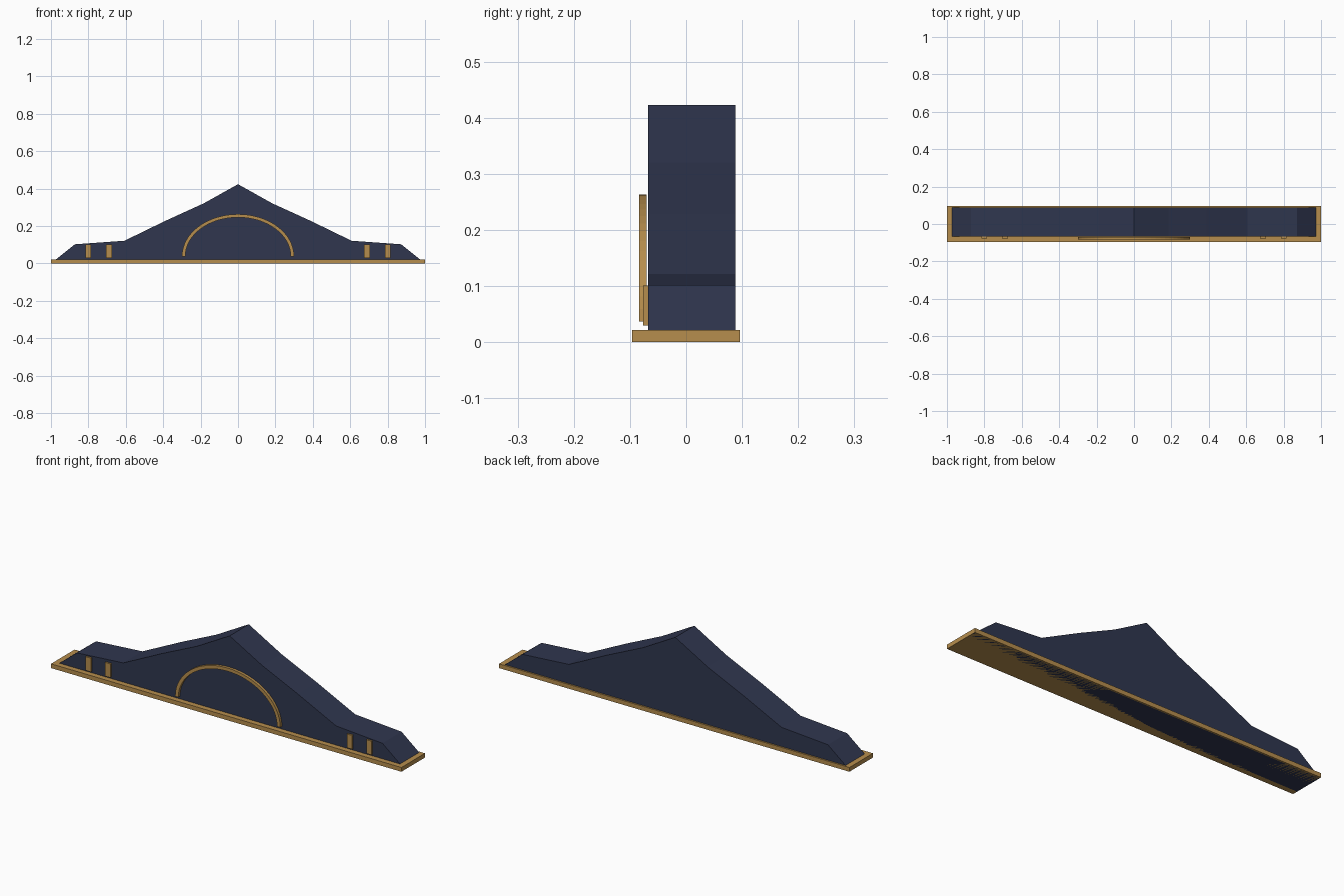
import bpy
import bmesh
from math import cos, sin, pi

if "Cube" in bpy.data.objects:
    bpy.data.objects.remove(bpy.data.objects["Cube"])


def material(name, rgb):
    m = bpy.data.materials.new(name)
    m.use_nodes = True
    m.diffuse_color = (*rgb, 1)
    m.node_tree.nodes["Principled BSDF"].inputs["Base Color"].default_value = (*rgb, 1)
    return m


navy = material("navy paint", (0.029, 0.037, 0.078))
brass = material("aged brass", (0.47, 0.27, 0.075))


def extrude_outline(name, outline, y_front, y_back, mat):
    """Extrude a front-facing x/z outline from y_front to y_back."""
    bm = bmesh.new()
    face = bm.faces.new([bm.verts.new((x, y_front, z)) for x, z in outline])
    ext = bmesh.ops.extrude_face_region(bm, geom=[face])
    moved = [v for v in ext["geom"] if isinstance(v, bmesh.types.BMVert)]
    bmesh.ops.translate(bm, verts=moved, vec=(0, y_back - y_front, 0))
    bmesh.ops.recalc_face_normals(bm, faces=bm.faces)
    mesh = bpy.data.meshes.new(name)
    bm.to_mesh(mesh)
    bm.free()
    mesh.materials.append(mat)
    obj = bpy.data.objects.new(name, mesh)
    bpy.context.collection.objects.link(obj)


def rectangle(x0, x1, z0, z1):
    return [(x0, z0), (x1, z0), (x1, z1), (x0, z1)]


# Base slab
extrude_outline("base", rectangle(-1, 1, 0, 0.022), -0.096, 0.096, brass)

# Peaked body, mirrored about the centre, standing through the slab
half = [(1, 0), (0.872, 0.102), (0.607, 0.121), (0.387, 0.228), (0.185, 0.32)]
outline = half + [(0, 0.423)] + [(-x, z) for x, z in reversed(half)]
extrude_outline("body", outline, -0.068, 0.088, navy)


# Arched trim on the front
def arc(rx, rz, steps=32):
    return [(rx * cos(pi * i / steps), 0.037 + rz * sin(pi * i / steps))
            for i in range(steps + 1)]


extrude_outline("arch_trim", arc(0.3, 0.226) + arc(0.282, 0.209)[::-1],
                -0.084, -0.07, brass)

# Small pilasters on both shoulders
for side, sign in (("left", 1), ("right", -1)):
    for place, offset in (("inner", 0.69), ("outer", 0.801)):
        x = sign * offset
        extrude_outline(f"{side}_{place}_pilaster",
                        rectangle(x - 0.015, x + 0.015, 0.03, 0.101),
                        -0.077, -0.067, brass)
